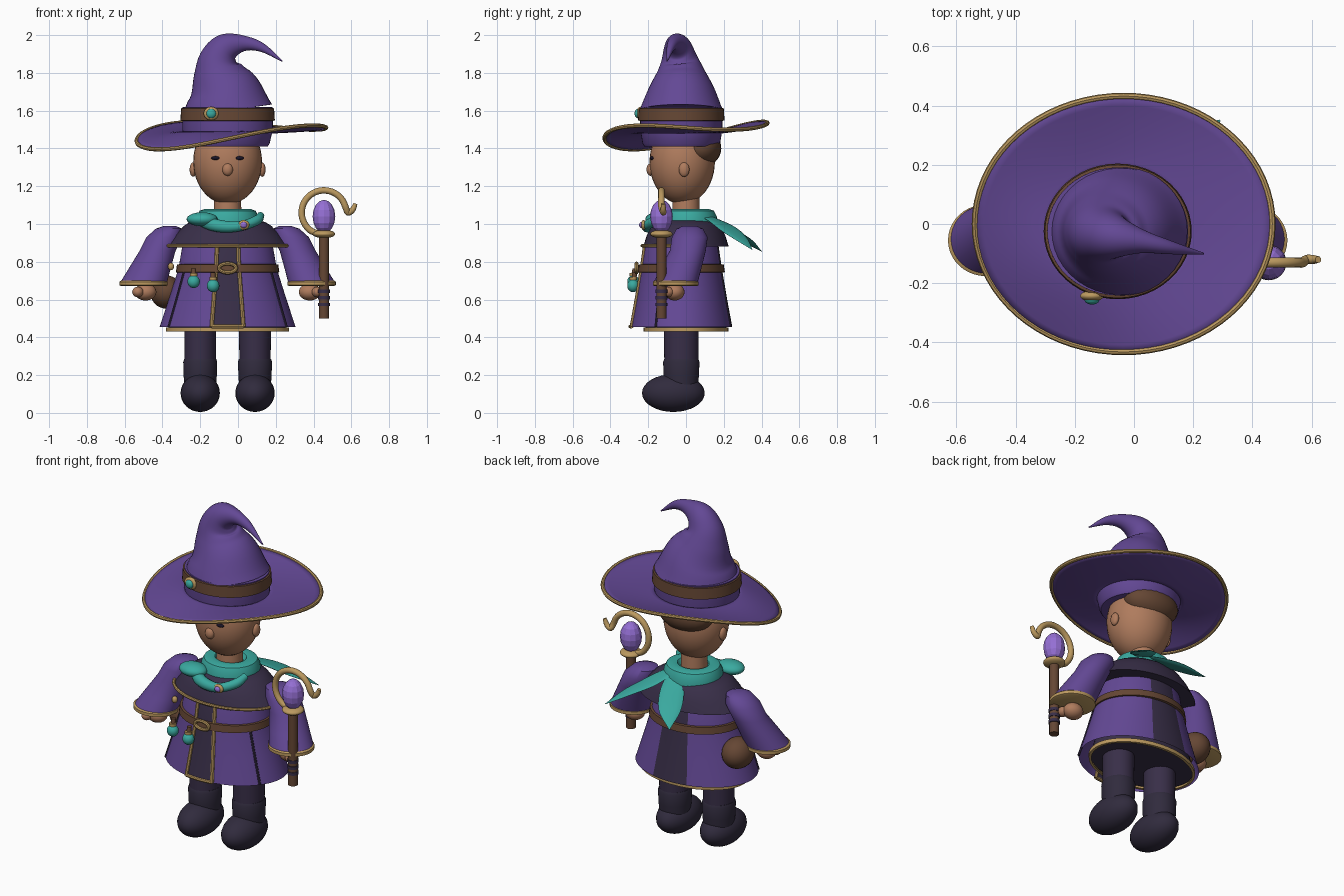
import bpy, bmesh
from math import sin, cos, pi, radians
from mathutils import Vector

if "Cube" in bpy.data.objects:
    bpy.data.objects.remove(bpy.data.objects["Cube"])


def material(name, *rgb):
    m = bpy.data.materials.new(name)
    m.use_nodes = True
    m.diffuse_color = (*rgb, 1)
    m.node_tree.nodes["Principled BSDF"].inputs["Base Color"].default_value = (*rgb, 1)
    return m


PURPLE = material("purple cloth", .125, .065, .3)
DARK = material("dark cloth", .04, .028, .065)
BOOT = material("boot leather", .03, .024, .047)
GOLD = material("gold trim", .5, .32, .115)
TEAL = material("teal", .042, .4, .35)
SKIN = material("skin", .43, .2, .11)
BROWN = material("brown leather", .13, .062, .034)
LILAC = material("lilac crystal", .3, .16, .66)
EYE = material("eye", .01, .007, .02)
CX, CY = -.055, -.025


def finish(name, bm, mats, smooth=True):
    bmesh.ops.recalc_face_normals(bm, faces=bm.faces[:])
    me = bpy.data.meshes.new(name)
    bm.to_mesh(me)
    bm.free()
    ob = bpy.data.objects.new(name, me)
    bpy.context.collection.objects.link(ob)
    for m in mats:
        me.materials.append(m)
    if smooth:
        me.shade_smooth()
        me.set_sharp_from_angle(angle=radians(42))
    return ob


def skin_rings(name, rings, mat, cap=True, closed=False):
    """Bridge equal rings of points into one surface."""
    bm = bmesh.new()
    vs = [[bm.verts.new(p) for p in r] for r in rings]
    n = len(vs[0])
    pairs = list(zip(vs, vs[1:])) + ([(vs[-1], vs[0])] if closed else [])
    for a, b in pairs:
        for i in range(n):
            j = (i + 1) % n
            bm.faces.new((a[i], a[j], b[j], b[i]))
    if cap and not closed:
        bm.faces.new(vs[0])
        bm.faces.new(vs[-1])
    return finish(name, bm, [mat])


def loft(name, rings, mat, n=40, cap=True):
    """Stack of level ellipses: (x, y, z, rx, ry)."""
    return skin_rings(name, [[(x + rx * cos(2 * pi * i / n), y + ry * sin(2 * pi * i / n), z)
                              for i in range(n)] for x, y, z, rx, ry in rings], mat, cap)


def smooth_path(pts, steps):
    """Catmull-Rom interpolation of (x, y, z, radius) points."""
    p = [Vector(q) for q in pts]
    p = [2 * p[0] - p[1]] + p + [2 * p[-1] - p[-2]]
    out = []
    for a, b, c, d in zip(p, p[1:], p[2:], p[3:]):
        for k in range(steps):
            t = k / steps
            out.append(b + (c - a) * t / 2 + (2 * a - 5 * b + 4 * c - d) * t * t / 2
                       + (3 * b - a - 3 * c + d) * t ** 3 / 2)
    return out + [p[-2]]


def sweep(name, pts, mat, ref=(0, 0, 1), flat=1, steps=6, closed=False, n=12):
    """Tube along a path with its own radius at each point."""
    path = [Vector(p) for p in pts] if closed else smooth_path(pts, steps)
    rings, m = [], len(path)
    for i, p in enumerate(path):
        a = path[i - 1] if i or closed else path[0]
        b = path[(i + 1) % m] if i < m - 1 or closed else path[-1]
        t = (b - a).to_3d().normalized()
        side = t.cross(Vector(ref)).normalized()
        up = side.cross(t)
        r = max(p[3], .002)
        rings.append([p.to_3d() + side * r * cos(2 * pi * k / n) + up * r * flat * sin(2 * pi * k / n)
                      for k in range(n)])
    return skin_rings(name, rings, mat, closed=closed)


def ball(name, loc, radii, mat, u=24, v=16, smooth=True):
    bm = bmesh.new()
    bmesh.ops.create_uvsphere(bm, u_segments=u, v_segments=v, radius=1)
    bmesh.ops.scale(bm, vec=radii, verts=bm.verts)
    bmesh.ops.translate(bm, vec=loc, verts=bm.verts)
    return finish(name, bm, [mat], smooth)


# Legs, boots, sleeves and hands
for s, tag in ((-1, "right"), (1, "left")):
    x = CX + s * .145
    loft(tag + "_leg", [(x, CY, .27, .083, .09), (x, CY, .6, .085, .092)], DARK)
    loft(tag + "_boot_shaft", [(x, CY, .08, .08, .08), (x, CY, .2, .088, .094),
                               (x, CY, .27, .09, .096), (x, CY, .285, .085, .09)], BOOT)
    ball(tag + "_foot", (x, -.067, .105), (.104, .166, .1), BOOT)
    loft(tag + "_sleeve", [(CX + s * d, y, z, rx, ry) for d, y, z, rx, ry in (
        (.305, .02, .99, .03, .035), (.31, .02, .975, .07, .07), (.335, .02, .93, .095, .095),
        (.37, .01, .86, .095, .095), (.41, -.025, .77, .11, .108), (.445, -.055, .69, .124, .117))], PURPLE)
    hx = CX + s * .445
    loft(tag + "_cuff", [(hx, -.055, z, r, r - .007) for z, r in
                         ((.672, .12), (.676, .128), (.694, .128), (.7, .12))], GOLD)
    ball(tag + "_palm", (hx - s * .01, -.06, .64), (.058, .052, .045), SKIN)
    ball(tag + "_thumb", (hx + s * .03, -.1, .64), (.03, .035, .028), SKIN)
    # Face sides
    ball(tag + "_ear", (CX + s * .183, -.01, 1.288), (.018, .028, .038), SKIN)
    ball(tag + "_eye", (CX + s * .063, -.18, 1.349), (.024, .012, .01), EYE)

# Head
ball("head", (CX, -.02, 1.33), (.182, .173, .225), SKIN, 32, 24)
ball("nose", (CX, -.187, 1.288), (.028, .022, .033), SKIN)
ball("hair", (CX, .077, 1.4), (.168, .11, .1), BROWN)
loft("neck", [(CX, 0, 1., .075, .075), (CX, 0, 1.16, .07, .07)], SKIN)

# Coat with dark front and back panels
COAT = [(.99, .19, .16), (.88, .24, .198), (.765, .26, .215), (.6, .312, .243), (.455, .36, .27)]
SEG = 80
coat = loft("coat", [(CX, CY, z, a, b) for z, a, b in COAT], PURPLE, SEG, cap=False)
coat.data.materials.append(DARK)
for f in coat.data.polygons:
    angle = (f.index % SEG + .5) * 360 / SEG
    f.material_index = int(abs(angle - 270) < 13.5 or abs(angle - 90) < 18)


def coat_line(name, deg, r, mat, rows):
    a = radians(deg)
    sweep(name, [(CX + rx * cos(a), CY + ry * sin(a), z, r) for z, rx, ry in rows], mat, (0, 1, 0), n=8)


for s, tag in ((-1, "right"), (1, "left")):
    coat_line(tag + "_front_trim", -90 + s * 13.5, .011, GOLD, COAT[1:])
    coat_line(tag + "_coat_seam", -90 + s * 60, .007, DARK, COAT[2:])
sweep("front_panel_hem", [(CX + .36 * sin(radians(d)), CY - .27 * cos(radians(d)), .457, .01)
                          for d in (-13.5, 0, 13.5)], GOLD, n=8)
loft("inner_skirt", [(CX, 0, .445, .315, .215), (CX, 0, .6, .27, .2)], DARK)
loft("skirt_hem", [(CX, 0, .43, .31, .21), (CX, 0, .43, .325, .225), (CX, 0, .452, .325, .225),
                   (CX, 0, .452, .31, .21)], GOLD, cap=False)

# Belt, buckle, pouch and vials
loft("belt", [(CX, CY, z, a, a - .043) for z, a in
              ((.742, .26), (.745, .274), (.785, .268), (.788, .25))], BROWN, cap=False)
sweep("buckle", [(CX + .045 * cos(k * pi / 12), -.262, .767 + .024 * sin(k * pi / 12), .01)
                 for k in range(24)], GOLD, (0, 1, 0), closed=True, n=8)
ball("belt_pouch", (-.38, .05, .64), (.085, .1, .088), BROWN)
ball("belt_stud", (-.355, -.09, .775), (.016, .016, .02), GOLD)
for x, z, tag in ((-.235, .695, "upper"), (-.132, .673, "lower")):
    ball(tag + "_vial", (x, -.28, z), (.033, .031, .034), TEAL)
    loft(tag + "_vial_collar", [(x, -.28, z + .03, .02, .02), (x, -.28, z + .046, .02, .02)], GOLD, 16)
    loft(tag + "_vial_cork", [(x, -.275, z + .044, .013, .013), (x, -.27, z + .07, .013, .013)], BROWN, 16)

# Shoulder cape and its front trim
loft("cape", [(CX, 0, .88, .326, .226), (CX, 0, .94, .28, .208), (CX, 0, .99, .232, .18),
              (CX, 0, 1.01, .2, .155), (CX, 0, 1.03, .12, .1)], DARK)
sweep("cape_trim", [(CX + .332 * cos(radians(d)), .232 * sin(radians(d)), .885, .009)
                    for d in range(-170, -9, 16)], GOLD, steps=3, n=8)

# Scarf
loft("scarf_collar", [(CX, .01, z, r, r - .01) for z, r in
                      ((.98, .15), (1.0, .166), (1.04, .163), (1.07, .148), (1.08, .12),
                       (1.075, .09), (1.05, .075))], TEAL)
sweep("scarf_front_fold", [(-.2, -.12, 1.02, .03), (-.13, -.18, .995, .034), (-.05, -.205, .985, .03),
                           (.03, -.205, .993, .026), (.1, -.16, 1.02, .026), (.12, -.1, 1.045, .02)], TEAL)
ball("scarf_knot", (-.19, -.15, 1.025), (.082, .065, .037), TEAL)
ball("brooch", (.03, -.225, .995), (.03, .014, .026), GOLD)
ball("brooch_gem", (.03, -.236, .995), (.018, .012, .016), LILAC)
sweep("long_scarf_tail", [(.02, .1, 1.045, .04), (.1, .2, .99, .065), (.2, .28, .93, .05),
                          (.29, .35, .865, .003)], TEAL, flat=.15)
sweep("back_scarf_tail", [(-.01, .1, 1.045, .04), (-.05, .2, .985, .065), (-.11, .31, .92, .06),
                          (-.17, .4, .855, .003)], TEAL, flat=.15)

# Hat crown with curled tip
loft("hat_base", [(CX, CY, 1.41, .212, .195), (CX, CY, 1.425, .222, .205), (CX, CY, 1.5, .24, .218),
                  (CX, CY, 1.62, .238, .216)], PURPLE, 48)
sweep("hat_crown", [(CX, CY, 1.6, .238), (-.07, CY, 1.7, .195), (-.098, -.028, 1.8, .14),
                    (-.1, -.035, 1.875, .103), (-.057, -.045, 1.935, .077), (.03, -.06, 1.956, .042),
                    (.125, -.08, 1.935, .024), (.235, -.1, 1.862, .003)],
      PURPLE, (0, 1, 0), flat=.93, n=40)
loft("hat_band", [(CX, CY, z, a, a - .021) for z, a in
                  ((1.545, .235), (1.548, .25), (1.612, .246), (1.616, .23))], BROWN, 48, cap=False)
ball("band_clasp", (-.142, -.243, 1.585), (.04, .018, .036), GOLD)
ball("band_gem", (-.142, -.256, 1.585), (.025, .016, .025), TEAL)


# Wavy hat brim and its trim
def brim_point(a, t):
    edge = 1.485 + .035 * cos(a) + .04 * sin(a) - .01 * cos(2 * a) - .036 * sin(2 * a)
    inner = Vector((CX + .225 * cos(a), CY + .205 * sin(a), 1.485))
    outer = Vector((-.035 + .502 * cos(a), .432 * sin(a), edge))
    p = inner.lerp(outer, t)
    p.z = 1.485 + (edge - 1.485) * t ** 1.4
    return p


ANGLES = [2 * pi * i / 72 for i in range(72)]
brim = skin_rings("hat_brim", [[brim_point(a, k / 8) for a in ANGLES] for k in range(9)], PURPLE, cap=False)
solid = brim.modifiers.new("thickness", "SOLIDIFY")
solid.thickness = .012
solid.offset = 0
sweep("brim_trim", [(*brim_point(a, 1), .011) for a in ANGLES], GOLD, closed=True, n=8)

# Staff with wrapped grip, crystal and crook
SX, SY = .455, -.13
loft("staff", [(SX, SY, .5, .027, .027), (SX, SY, .94, .027, .027)], BROWN, 16)
for z in (.565, .6, .635):
    loft("grip_wrap", [(SX, SY, z, .031, .031), (SX, SY, z + .018, .031, .031)], DARK, 16)
ball("staff_collar", (SX, SY, .947), (.06, .06, .022), GOLD)
ball("crystal", (SX, SY, 1.04), (.06, .06, .088), LILAC, 12, 8, smooth=False)
crook = [(SX + .118 * cos(radians(d)), SY, 1.06 + .118 * sin(radians(d)), .017)
         for d in range(235, -1, -20)]
sweep("crook", [(SX - .03, SY, .95, .015)] + crook
      + [(.582, SY + .01, 1.06, .016), (.607, SY + .01, 1.075, .015), (.622, SY + .01, 1.108, .011)],
      GOLD, (0, 1, 0), steps=4)
